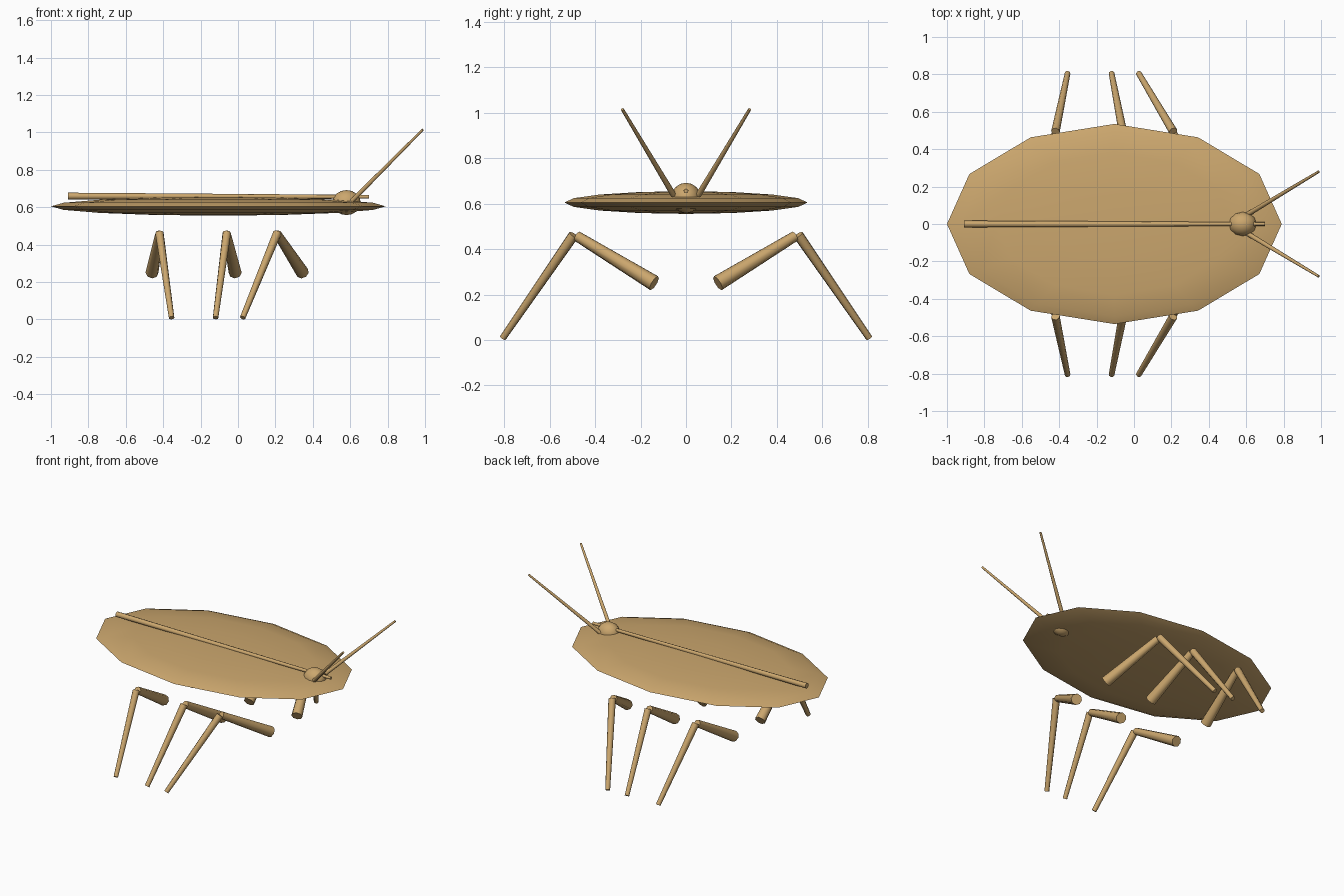
import bpy
from mathutils import Vector

if "Cube" in bpy.data.objects:
    bpy.data.objects.remove(bpy.data.objects["Cube"], do_unlink=True)

TAN = (0.60, 0.385, 0.155, 1)
tan = bpy.data.materials.new("tan_shell")
tan.use_nodes = True
tan.diffuse_color = TAN
tan.node_tree.nodes["Principled BSDF"].inputs["Base Color"].default_value = TAN


def finish(name, angle):
    obj = bpy.context.object
    obj.name = name
    obj.data.materials.append(tan)
    bpy.ops.object.transform_apply(location=False, rotation=True, scale=True)
    bpy.ops.object.shade_smooth_by_angle(angle=angle)
    return obj


def ellipsoid(name, centre, radii, segments, rings):
    bpy.ops.mesh.primitive_uv_sphere_add(segments=segments, ring_count=rings, location=centre)
    bpy.context.object.scale = radii
    return finish(name, 0.7)


def rod(name, start, end, r_start, r_end, sides=8):
    """Tapered rod with flat ends between two points."""
    a, b = Vector(start), Vector(end)
    bpy.ops.mesh.primitive_cone_add(vertices=sides, radius1=r_start, radius2=r_end,
                                    depth=(b - a).length, location=(a + b) / 2)
    bpy.context.object.rotation_euler = (b - a).to_track_quat('Z', 'Y').to_euler()
    return finish(name, 1.1)


# Flat oval shell, head and the ridge along the back
ellipsoid("body_shell", (-0.105, 0, 0.605), (0.895, 0.535, 0.05), 12, 8)
ellipsoid("head", (0.58, 0, 0.625), (0.076, 0.066, 0.067), 12, 8)
rod("back_ridge", (-0.91, 0, 0.66), (0.70, 0, 0.656), 0.018, 0.01)

# Hip, knee and foot x positions of each leg pair
legs = {"rear": (-0.46, -0.42, -0.355),
        "middle": (-0.015, -0.06, -0.12),
        "front": (0.345, 0.21, 0.025)}

for side, s in (("left", 1), ("right", -1)):
    rod(f"{side}_antenna", (0.61, s * 0.053, 0.635), (0.988, s * 0.28, 1.015), 0.013, 0.007)
    for pair, (hip, knee, foot) in legs.items():
        rod(f"{side}_{pair}_upper_leg", (hip, s * 0.14, 0.25), (knee, s * 0.48, 0.457),
            0.035, 0.023)
        rod(f"{side}_{pair}_lower_leg", (knee, s * 0.494, 0.462), (foot, s * 0.806, 0.009),
            0.023, 0.015)
